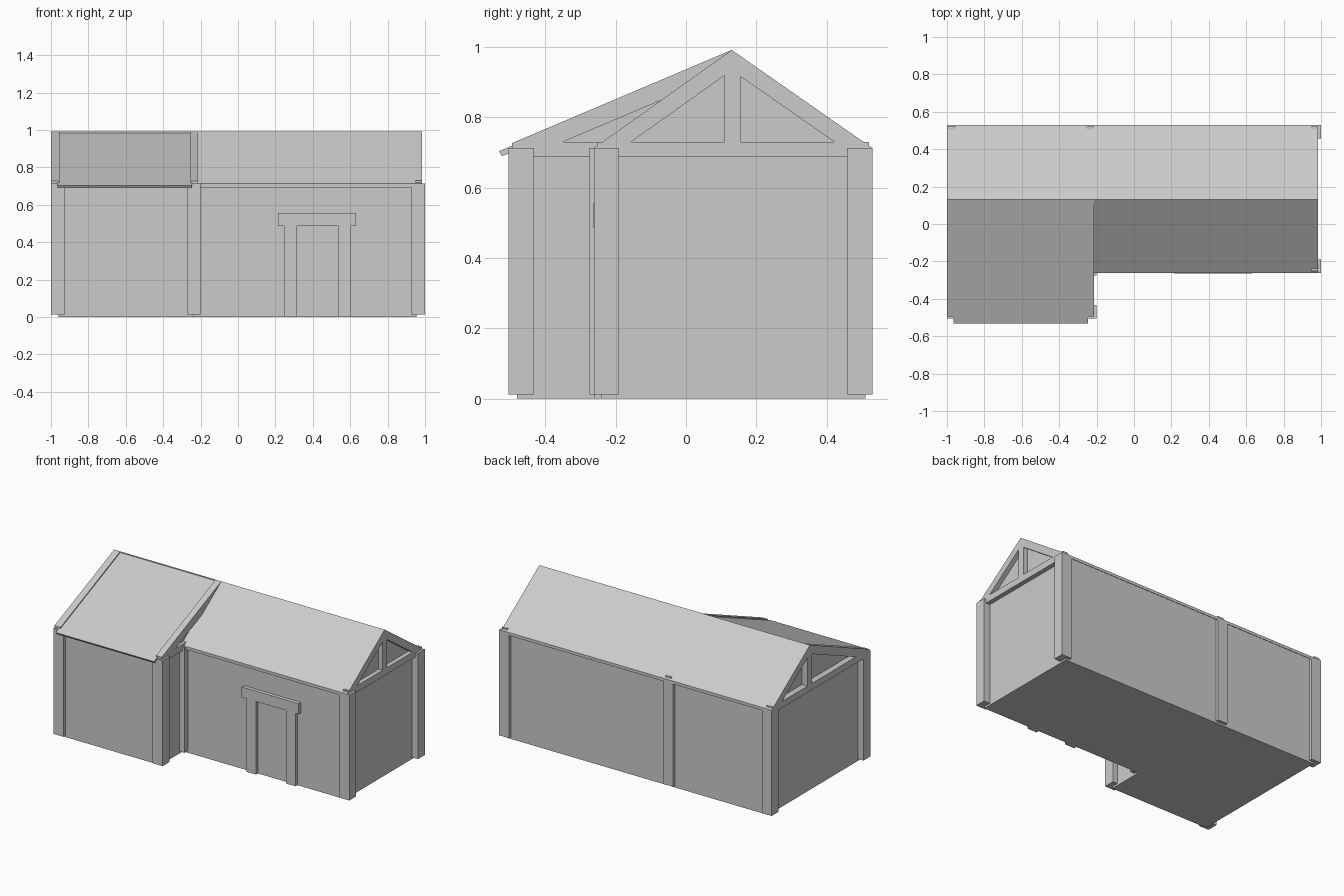
import bpy, bmesh

if "Cube" in bpy.data.objects:
    bpy.data.objects.remove(bpy.data.objects["Cube"])


def prism(name, profile, x0, x1):
    """Extrude a (y, z) outline along x."""
    bm = bmesh.new()
    face = bm.faces.new([bm.verts.new((x0, y, z)) for y, z in profile])
    ext = bmesh.ops.extrude_face_region(bm, geom=[face])
    moved = [g for g in ext["geom"] if isinstance(g, bmesh.types.BMVert)]
    bmesh.ops.translate(bm, verts=moved, vec=(x1 - x0, 0, 0))
    bmesh.ops.recalc_face_normals(bm, faces=bm.faces)
    mesh = bpy.data.meshes.new(name)
    bm.to_mesh(mesh)
    bm.free()
    obj = bpy.data.objects.new(name, mesh)
    bpy.context.collection.objects.link(obj)
    return obj


def box(name, x, y, z):
    return prism(name, [(y[0], z[0]), (y[1], z[0]), (y[1], z[1]), (y[0], z[1])], *x)


def slope(name, eave, ridge, thick, x0, x1):
    """Sloping board between eave and ridge points, measured at its top."""
    prism(name, [eave, ridge, (ridge[0], ridge[1] - thick),
                 (eave[0], eave[1] - thick)], x0, x1)


RIDGE = (0.13, 0.992)
BACK = (0.53, 0.713)
FRONT = (-0.262, 0.713)
WING = (-0.495, 0.727)

# Wall bodies with gable tops
prism("main_walls", [(-0.24, 0), (0.51, 0), (0.51, 0.71), (0.13, 0.975),
                     (-0.24, 0.71)], -0.3, 0.955)
prism("wing_walls", [(-0.48, 0), (0.51, 0), (0.51, 0.71), (0.13, 0.97),
                     (-0.48, 0.71)], -0.96, -0.235)

# Roof slopes
slope("back_roof", BACK, RIDGE, 0.02, -1.0, 0.985)
slope("main_front_roof", FRONT, RIDGE, 0.02, -0.24, 0.985)
prism("wing_front_roof", [(-0.532, 0.704), (0.13, 0.984), (0.13, 0.962),
                          (-0.523, 0.690)], -0.965, -0.245)

# Gable trusses: rafters, tie beam and king post
for name, x0, x1, eave in (("left", -1.0, -0.955, WING),
                           ("middle", -0.255, -0.213, WING),
                           ("right", 0.948, 0.985, FRONT)):
    slope(name + "_front_rafter", eave, RIDGE, 0.058, x0, x1)
    slope(name + "_back_rafter", BACK, RIDGE, 0.058, x0, x1)
    box(name + "_tie_beam", (x0, x1), (eave[0] + 0.01, 0.52), (0.687, 0.73))
    box(name + "_king_post", (x0, x1), (0.11, 0.155), (0.72, 0.96))

# Corner posts
W = 0.072
for i, (x, y) in enumerate([(-1.0, -0.505), (-0.272, -0.505), (-0.272, -0.275),
                            (0.928, -0.262), (-1.0, 0.458), (-0.277, 0.458),
                            (0.928, 0.458)]):
    box(f"post_{i + 1}", (x, x + W), (y, y + W), (0.012, 0.713))

# Door frame
for side, x in (("left", 0.245), ("right", 0.535)):
    box(side + "_door_jamb", (x, x + 0.07), (-0.26, -0.23), (0, 0.49))
box("door_lintel", (0.213, 0.63), (-0.265, -0.23), (0.487, 0.556))
